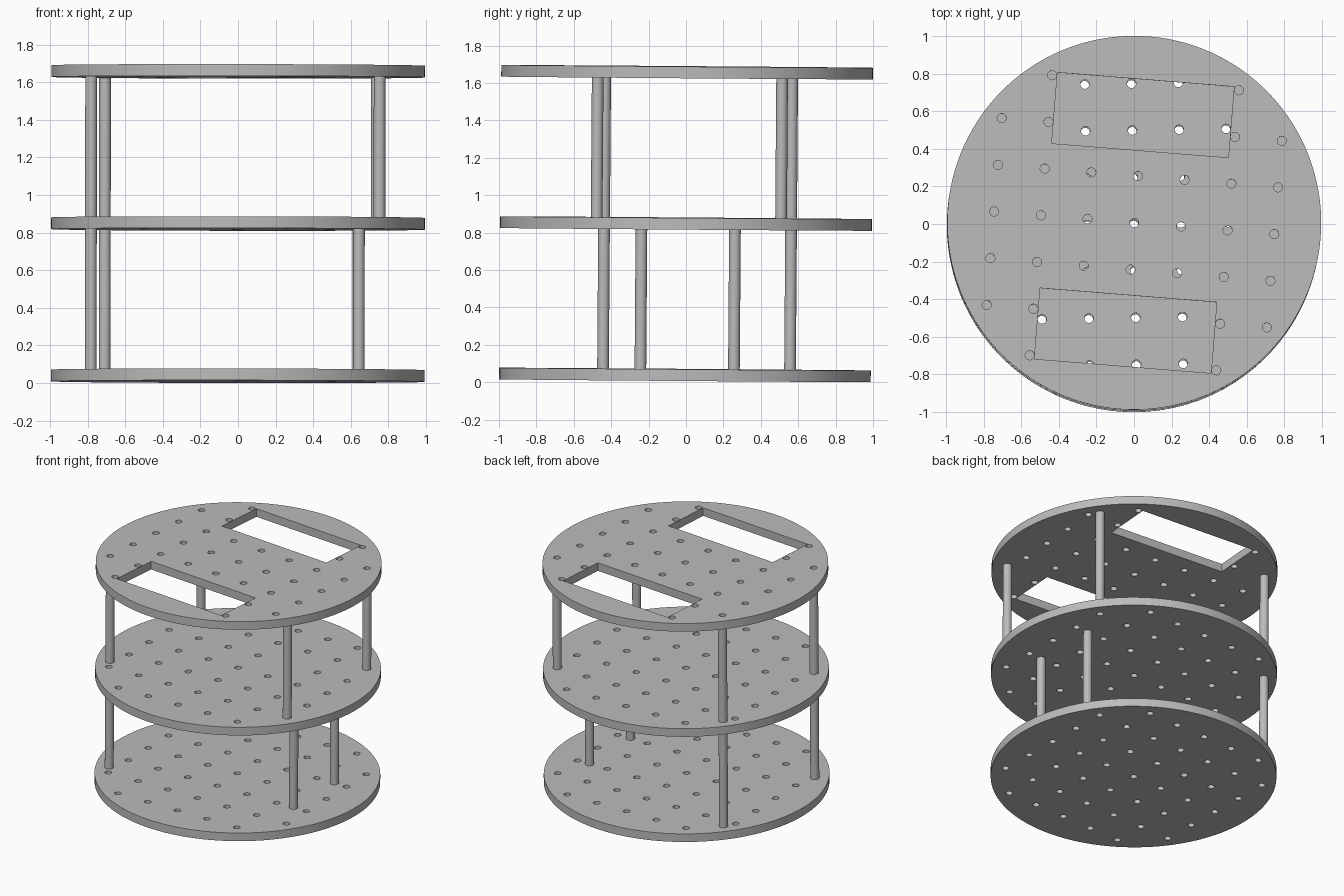
import bpy, bmesh, math
from mathutils import Matrix

cube = bpy.data.objects.get("Cube")
if cube:
    bpy.data.objects.remove(cube, do_unlink=True)

PITCH = 0.249            # hole spacing
THICK = PITCH / 4        # plate thickness
LEVEL = PITCH * 3.25     # height from plate to plate
RADIUS = 0.994
HOLE = 0.024
POST = PITCH / 8
WIN_X, WIN_Y, WIN_OFF = 0.471, 0.189, 0.575   # window half sizes and offset

# The whole stack leans very slightly
LEAN = (Matrix.Translation((0, 0, 0.848)) @ Matrix.Rotation(-0.0075, 4, 'X')
        @ Matrix.Rotation(0.0015, 4, 'Y') @ Matrix.Translation((0, 0, -0.84)))

grey = bpy.data.materials.new("plain_grey")
grey.use_nodes = True
grey.diffuse_color = (0.5, 0.5, 0.5, 1)
grey.node_tree.nodes["Principled BSDF"].inputs["Base Color"].default_value = (0.5, 0.5, 0.5, 1)


def finish(obj):
    obj.data.materials.clear()
    obj.data.materials.append(grey)
    bpy.ops.object.select_all(action='DESELECT')
    obj.select_set(True)
    bpy.context.view_layer.objects.active = obj
    bpy.ops.object.shade_smooth_by_angle(angle=math.radians(30))


def circle(cx, cy, r, n):
    return [(cx + r * math.cos(math.tau * k / n), cy + r * math.sin(math.tau * k / n))
            for k in range(n)]


def plate(name, level, turn, windows=False):
    # Outline, windows and hole grid as one filled, extruded flat curve
    loops = [circle(0, 0, RADIUS, 128)]
    if windows:
        for s in (-1, 1):
            loops.append([(a * WIN_X, s * WIN_OFF + b * WIN_Y)
                          for a, b in ((-1, -1), (1, -1), (1, 1), (-1, 1))])
    for i in range(-3, 4):
        for j in range(-3, 4):
            corner = abs(i) == 3 and abs(j) == 3
            in_window = windows and abs(i) < 2 and abs(j) > 1
            if not corner and not in_window:
                loops.append(circle(i * PITCH, j * PITCH, HOLE, 24))
    curve = bpy.data.curves.new(name, 'CURVE')
    curve.dimensions = '2D'
    curve.fill_mode = 'BOTH'
    curve.extrude = THICK / 2
    for loop in loops:
        spline = curve.splines.new('POLY')
        spline.points.add(len(loop) - 1)
        for point, (x, y) in zip(spline.points, loop):
            point.co = (x, y, 0, 1)
        spline.use_cyclic_u = True
    obj = bpy.data.objects.new(name, curve)
    bpy.context.collection.objects.link(obj)
    bpy.ops.object.select_all(action='DESELECT')
    obj.select_set(True)
    bpy.context.view_layer.objects.active = obj
    bpy.ops.object.convert(target='MESH')
    obj = bpy.context.view_layer.objects.active
    bm = bmesh.new()
    bm.from_mesh(obj.data)
    bmesh.ops.remove_doubles(bm, verts=bm.verts, dist=0.0001)
    bmesh.ops.recalc_face_normals(bm, faces=bm.faces)
    bm.to_mesh(obj.data)
    bm.free()
    obj.name = name
    obj.matrix_world = (LEAN @ Matrix.Translation((0, 0, level * LEVEL + THICK / 2))
                        @ Matrix.Rotation(math.radians(turn), 4, 'Z'))
    finish(obj)


def post(name, level, x, y):
    bm = bmesh.new()
    bmesh.ops.create_cone(bm, cap_ends=True, segments=32, radius1=POST, radius2=POST,
                          depth=LEVEL - THICK)
    mesh = bpy.data.meshes.new(name)
    bm.to_mesh(mesh)
    bm.free()
    obj = bpy.data.objects.new(name, mesh)
    bpy.context.collection.objects.link(obj)
    z = level * LEVEL + (LEVEL + THICK) / 2
    obj.matrix_world = LEAN @ Matrix.Translation((x, y, z))
    finish(obj)


# Three round plates
plate("bottom_plate", 0, 1.0)
plate("middle_plate", 1, 1.0)
plate("top_plate", 2, -4.6, windows=True)

# Posts between the plates
right_posts = [("back_right", -0.708, 0.562), ("front_right", -0.782, -0.438)]
lower_left = [("back_left", 0.64, 0.262), ("front_left", 0.643, -0.238)]
upper_left = [("back_left", 0.737, 0.508), ("front_left", 0.752, -0.478)]
for level, tier, posts in ((0, "lower", right_posts + lower_left),
                           (1, "upper", right_posts + upper_left)):
    for corner, x, y in posts:
        post(f"{tier}_post_{corner}", level, x, y)
